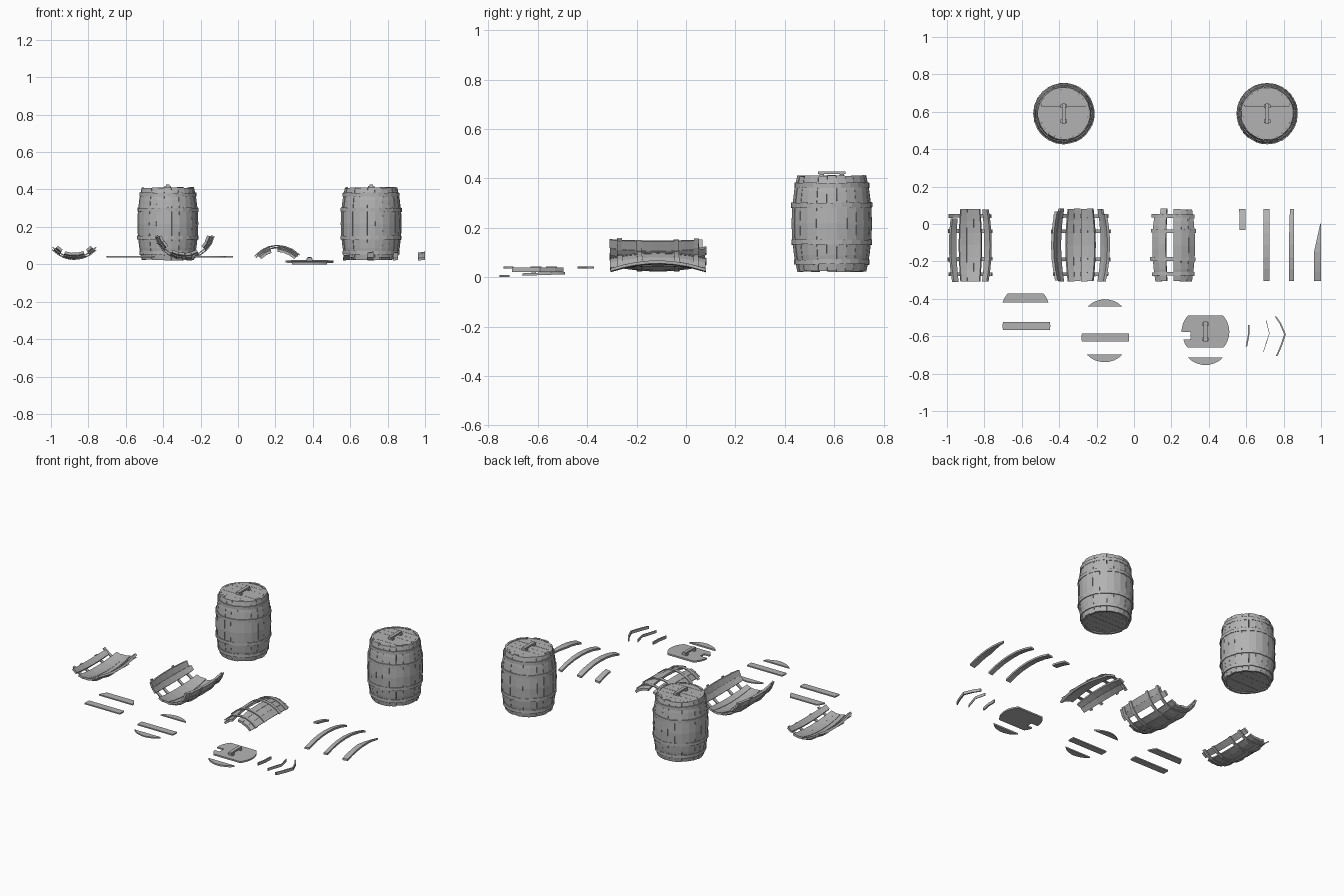
import bpy, bmesh, math, random
from mathutils import Matrix, Vector

random.seed(4)
if "Cube" in bpy.data.objects:
    bpy.data.objects.remove(bpy.data.objects["Cube"])

grey = bpy.data.materials.new("weathered_grey")
grey.use_nodes = True
grey.diffuse_color = (0.45, 0.45, 0.45, 1)
grey.node_tree.nodes["Principled BSDF"].inputs["Base Color"].default_value = (0.45, 0.45, 0.45, 1)

HALF = 0.193            # half the barrel height
R_MID, R_END = 0.163, 0.14
COUNT = 24              # staves round one barrel
STEP = 360 / COUNT
HOOPS = (-0.155, -0.075, 0.075, 0.155)
SEAMS = (-0.127, -0.087, -0.042, 0, 0.042, 0.087, 0.127)


def build(name, make, matrix=Matrix()):
    bm = bmesh.new()
    make(bm)
    bmesh.ops.recalc_face_normals(bm, faces=bm.faces)
    bm.transform(matrix)
    mesh = bpy.data.meshes.new(name)
    bm.to_mesh(mesh)
    bm.free()
    mesh.materials.append(grey)
    obj = bpy.data.objects.new(name, mesh)
    bpy.context.collection.objects.link(obj)
    return obj


def sweep(bm, sections, closed=False):
    """Join equal cross-sections into a solid strip."""
    rings = [[bm.verts.new(p) for p in s] for s in sections]
    pairs = list(zip(rings, rings[1:]))
    if closed:
        pairs.append((rings[-1], rings[0]))
    else:
        bm.faces.new(rings[0])
        bm.faces.new(rings[-1])
    for a, b in pairs:
        for i in range(len(a)):
            j = (i + 1) % len(a)
            bm.faces.new((a[i], a[j], b[j], b[i]))


def radius(z):
    return R_MID - (R_MID - R_END) * (z / HALF) ** 2


def polar(r, deg, z):
    a = math.radians(deg)
    return Vector((r * math.sin(a), -r * math.cos(a), z))


def stave(bm, deg, low=-HALF, high=HALF, width=STEP * 0.98):
    """Bowed board of the barrel wall, at an angle from local -y."""
    lift = random.uniform(-0.0015, 0.0015)
    low += random.uniform(-0.003, 0.003)
    high += random.uniform(-0.003, 0.003)
    sections = []
    for i in range(7):
        z = low + (high - low) * i / 6
        out = radius(z) + lift
        h = width / 2
        sections.append([polar(out, deg - h, z), polar(out, deg + h, z),
                         polar(out - 0.014, deg + h, z), polar(out - 0.014, deg - h, z)])
    sweep(bm, sections)


def hoop(bm, z, start=0, end=360, height=0.02):
    """Metal band, whole or as an arc."""
    whole = end - start >= 360
    n = max(2, round((end - start) / STEP))
    sections = []
    for i in range(n if whole else n + 1):
        deg = start + (end - start) * i / n
        r = radius(z) + 0.004 + random.uniform(-0.001, 0.0015)
        zz = z + random.uniform(-0.002, 0.002)
        sections.append([polar(r, deg, zz - height / 2), polar(r, deg, zz + height / 2),
                         polar(r - 0.006, deg, zz + height / 2), polar(r - 0.006, deg, zz - height / 2)])
    sweep(bm, sections, whole)


def plank(bm, y0, y1, z=0.0, thick=0.01, left=None):
    """Slice of a round lid between two seams; left trims a broken end."""
    r = 0.1275
    right_side, left_side = [], []
    for i in range(5):
        y = y0 + (y1 - y0) * i / 4
        x = math.sqrt(max(r * r - y * y, 0.0002))
        right_side.append((x, y))
        left_side.append((-x if left is None else max(-x, left + 0.004 * (i % 2)), y))
    outline = right_side + left_side[::-1]
    sweep(bm, [[(x, y, z) for x, y in outline], [(x, y, z + thick) for x, y in outline]])


def block(bm, centre, size):
    m = Matrix.Translation(centre) @ Matrix.Diagonal((*size, 1))
    bmesh.ops.create_cube(bm, size=1, matrix=m)


def handle(bm):
    """Bar on two cleats."""
    block(bm, (0, 0, 0.014), (0.02, 0.11, 0.01))
    for y in (-0.04, 0.04):
        block(bm, (0, y, 0.005), (0.034, 0.018, 0.01))


def lid(bm):
    for a, b in zip(SEAMS, SEAMS[1:]):
        plank(bm, a + 0.0005, b - 0.0005, random.uniform(0, 0.001))


# Two whole barrels
def wall(bm):
    for i in range(COUNT):
        stave(bm, i * STEP)


def bands(bm):
    for z in HOOPS:
        hoop(bm, z)


for side, x in (("right", -0.375), ("left", 0.712)):
    at = Matrix.Translation((x, 0.59, 0.217))
    build(side + "_barrel_staves", wall, at)
    build(side + "_barrel_hoops", bands, at)
    build(side + "_barrel_lid", lid, at @ Matrix.Translation((0, 0, HALF - 0.013)))
    build(side + "_barrel_base", lid, at @ Matrix.Translation((0, 0, 0.006 - HALF)))
    build(side + "_barrel_handle", handle, at @ Matrix.Translation((0, 0, HALF - 0.002)))


# Broken wall sections lying on their sides: hollow up, or arched
def broken_section(name, x, axis_z, angles, reach, arched=False):
    lay = Matrix.Translation((x, -0.113, axis_z)) @ Matrix.Rotation(math.radians(-90), 4, 'X')
    # local z points along y; local -y points up, or down after half a turn
    if not arched:
        lay = lay @ Matrix.Rotation(math.pi, 4, 'Z')

    turn = 180 if not arched else 0

    def boards(bm):
        for deg in angles:
            edge = deg in (angles[0], angles[-1])
            stave(bm, deg, high=HALF - (random.uniform(0, 0.05) if edge else 0))

    def arcs(bm):
        for z in HOOPS:
            hoop(bm, z, -reach[0] - random.uniform(0, 5), reach[1] + random.uniform(0, 5))

    # local -y must face the ground for hollow pieces and the sky for arches
    low = lay @ Vector((0, -1, 0, 0))
    if (low.z > 0) != arched:
        lay = lay @ Matrix.Rotation(math.pi, 4, 'Z')
    build(name + "_staves", boards, lay)
    build(name + "_hoops", arcs, lay)


broken_section("small_hollow_wreck", -0.875, 0.187,
               [-37.5, -15, 0, 15, 37.5], (46, 46))
broken_section("large_hollow_wreck", -0.285, 0.187,
               [-67.5, -52.5, -22.5, -7.5, 7.5, 22.5, 52.5, 67.5], (74, 74))
broken_section("arched_wreck", 0.212, -0.06,
               [-37.5, -22.5, 7.5, 22.5, 37.5], (46, 43), arched=True)


# Loose staves, arched up
def loose_stave(name, x, y, low, high, width, tip=0.0):
    def make(bm):
        n = 6
        sections = []
        for i in range(n + 1):
            t = low + (high - low) * i / n
            z = 0.068 - 0.032 * (t / HALF) ** 2
            w = width / 2
            left = -w + (tip * width * max(0, i - 3) / 3)
            sections.append([(left, t, z - 0.004), (w, t, z), (w, t, z - 0.012), (left, t, z - 0.016)])
        sweep(bm, sections)
    build(name, make, Matrix.Translation((x, y, 0)))


loose_stave("loose_stave_inner", 0.708, -0.113, -HALF, HALF, 0.032)
loose_stave("loose_stave_middle", 0.842, -0.113, -HALF, HALF, 0.028, 0.2)
loose_stave("loose_stave_outer", 0.981, -0.113, -HALF, 0.115, 0.038, 0.9)
loose_stave("stave_stub", 0.581, -0.113, 0.08, HALF, 0.032, -0.1)

# Loose lid boards
for name, x, y, a, b in (("board_trapezoid", -0.58, -0.456, 0.036, 0.084),
                         ("board_long", -0.575, -0.545, -0.022, 0.022),
                         ("board_cap_back", -0.155, -0.53, 0.09, 0.127),
                         ("board_middle", -0.153, -0.607, -0.022, 0.022),
                         ("board_cap_front", -0.157, -0.612, -0.127, -0.087)):
    build(name, lambda bm: plank(bm, a, b, 0, 0.008), Matrix.Translation((x, y, 0.036)))


# Broken lid with its handle and a split-off edge board
def broken_lid(bm):
    for a, b, left in ((0.042, 0.087, None), (0, 0.042, None),
                       (-0.042, 0, -0.082), (-0.085, -0.042, -0.118)):
        plank(bm, a, b, left=left)


at = Matrix.Translation((0.382, -0.576, 0.009)) @ Matrix.Rotation(math.radians(2), 4, 'X')
build("broken_lid", broken_lid, at)
build("broken_lid_handle", handle, at @ Matrix.Translation((0, 0, 0.01)))
build("broken_lid_edge", lambda bm: plank(bm, -0.127, -0.087), Matrix.Translation((0.382, -0.627, 0)))


# Bent hoop fragments
def fragment(name, points, thick):
    def make(bm):
        sweep(bm, [[(x - thick, y, 0.022), (x, y, 0.022), (x, y, 0.04), (x - thick, y, 0.04)]
                   for x, y in points])
    build(name, make)


fragment("hoop_scrap_short", [(0.618, -0.54), (0.616, -0.6), (0.605, -0.655)], 0.008)
fragment("hoop_scrap_thin", [(0.708, -0.515), (0.725, -0.585), (0.693, -0.685)], 0.003)
fragment("hoop_scrap_long", [(0.762, -0.495), (0.786, -0.53), (0.812, -0.59), (0.79, -0.655), (0.768, -0.705)], 0.009)
